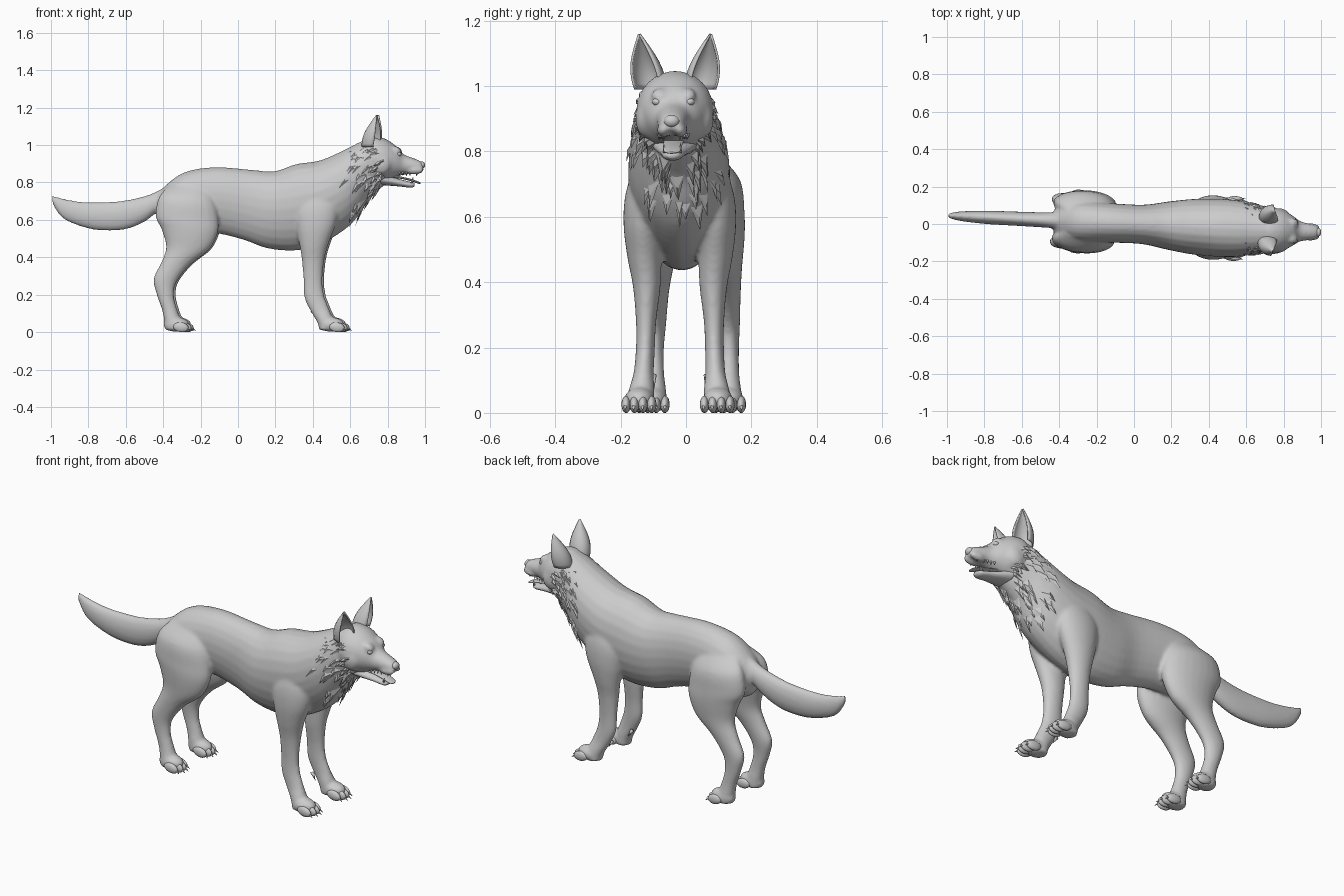
import bpy, bmesh, math, random
from mathutils import Vector, Matrix

if "Cube" in bpy.data.objects:
    bpy.data.objects.remove(bpy.data.objects["Cube"])

random.seed(4)
YAW = -0.045          # whole animal stands slightly turned
BOTH = (1, -1)


def catmull(p0, p1, p2, p3, t):
    return [0.5 * (2 * b + (c - a) * t + (2 * a - 5 * b + 4 * c - d) * t * t
                   + (3 * b - a - 3 * c + d) * t ** 3) for a, b, c, d in zip(p0, p1, p2, p3)]


def ring_at(rings, s):
    """Smoothly interpolated ring (xa, za, xb, zb, half width, centre y) at position s."""
    n = len(rings) - 1
    i = min(int(s), n - 1)
    k = [rings[max(0, min(n, i + d))] for d in (-1, 0, 1, 2)]
    return catmull(*k, s - i)


def ring_point(r, a, egg=0.0):
    c, s = math.cos(a), math.sin(a)
    cy = r[5] if len(r) > 5 else 0
    return Vector(((r[0] + r[2]) / 2 + (r[0] - r[2]) / 2 * c,
                   cy + r[4] * s * (1 + egg * c),
                   (r[1] + r[3]) / 2 + (r[1] - r[3]) / 2 * c))


def loft(bm, rings, side=1, egg=0.0, sides=24, steps=4):
    total = (len(rings) - 1) * steps
    loops = []
    for i in range(total + 1):
        r = ring_at(rings, i / steps)
        pts = [ring_point(r, 2 * math.pi * j / sides, egg) for j in range(sides)]
        loops.append([bm.verts.new((p.x, p.y * side, p.z)) for p in pts])
    for a, b in zip(loops, loops[1:]):
        for j in range(sides):
            k = (j + 1) % sides
            bm.faces.new((a[j], a[k], b[k], b[j]))
    bm.faces.new(loops[0])
    bm.faces.new(loops[-1])


def ball(bm, loc, size, rot=0.0):
    m = Matrix.Translation(loc) @ Matrix.Rotation(rot, 4, 'Y') @ Matrix.Diagonal((*size, 1))
    bmesh.ops.create_uvsphere(bm, u_segments=16, v_segments=10, radius=1, matrix=m)


def spike(bm, base, tip, r):
    base, tip = Vector(base), Vector(tip)
    d = tip - base
    m = Matrix.Translation((base + tip) / 2) @ d.to_track_quat('Z', 'Y').to_matrix().to_4x4()
    bmesh.ops.create_cone(bm, cap_ends=True, segments=8, radius1=r, radius2=0, depth=d.length, matrix=m)


def finish(bm, name, smooth=True, mirror=False):
    bmesh.ops.recalc_face_normals(bm, faces=bm.faces)
    me = bpy.data.meshes.new(name)
    bm.to_mesh(me)
    bm.free()
    for p in me.polygons:
        p.use_smooth = smooth
    ob = bpy.data.objects.new(name, me)
    bpy.context.collection.objects.link(ob)
    ob.rotation_euler.z = YAW
    if mirror:
        md = ob.modifiers.new("mirror", 'MIRROR')
        md.use_axis = (False, True, False)
        md.use_mirror_merge = False
    return ob


# Sections: top point x, z; bottom point x, z; half width; optional centre y
torso = [(-.435, .70, -.435, .63, .04), (-.40, .77, -.41, .57, .08), (-.29, .853, -.30, .53, .11),
         (-.125, .882, -.13, .53, .105), (.06, .869, .03, .493, .105), (.195, .86, .16, .447, .128),
         (.31, .898, .32, .437, .148), (.435, .917, .46, .48, .155), (.54, .96, .58, .555, .15),
         (.60, .99, .65, .63, .138), (.66, 1.02, .70, .71, .124), (.70, 1.035, .76, .765, .108),
         (.75, 1.02, .80, .80, .075)]
skull = [(.66, 1.0, .71, .84, .085), (.71, 1.045, .75, .80, .118), (.785, 1.035, .80, .81, .11),
         (.85, .992, .85, .83, .08), (.885, .952, .89, .842, .055), (.94, .93, .94, .85, .043),
         (.975, .915, .972, .86, .034), (.993, .90, .99, .868, .022)]
tail = [(-.36, .80, -.37, .68, .04), (-.42, .76, -.43, .645, .042), (-.50, .727, -.50, .59, .04),
        (-.635, .70, -.61, .548, .038), (-.795, .694, -.75, .545, .036), (-.89, .704, -.87, .575, .03),
        (-.96, .72, -.945, .615, .022), (-1.0, .735, -.99, .68, .01)]
hind_leg = [(-.17, .80, -.37, .78, .03, .06), (-.12, .70, -.42, .72, .066, .088),
            (-.10, .60, -.437, .62, .072, .095), (-.105, .525, -.405, .55, .068, .10),
            (-.15, .44, -.38, .455, .055, .105), (-.25, .36, -.405, .375, .043, .11),
            (-.325, .265, -.447, .285, .035, .113), (-.337, .19, -.43, .20, .03, .115),
            (-.32, .12, -.402, .12, .032, .115), (-.30, .06, -.39, .06, .04, .115),
            (-.30, .01, -.385, .01, .042, .115)]
front_leg = [(.51, .79, .35, .77, .03, .10), (.54, .68, .31, .66, .058, .108),
             (.53, .58, .315, .56, .062, .11), (.492, .48, .335, .46, .052, .108),
             (.467, .39, .347, .38, .042, .102), (.457, .28, .355, .28, .031, .104),
             (.465, .20, .36, .185, .029, .106), (.49, .13, .395, .11, .031, .11),
             (.51, .08, .43, .05, .04, .115), (.52, .01, .44, .01, .042, .117)]

# Body, head, legs and tail blended into one skin
bm = bmesh.new()
loft(bm, torso, egg=.1)
loft(bm, skull)
loft(bm, tail)
for s in BOTH:
    loft(bm, hind_leg, s)
    loft(bm, front_leg, s)
    ball(bm, (-.325, .117 * s, .04), (.07, .046, .039))
    ball(bm, (.505, .12 * s, .04), (.07, .047, .039))
    ball(bm, (.85, .042 * s, .973), (.03, .026, .018), .5)      # brow
    ball(bm, (.77, .085 * s, .90), (.055, .035, .06))           # cheek
    ball(bm, (.945, .026 * s, .865), (.05, .02, .022))          # upper lip
body = finish(bm, "body")
md = body.modifiers.new("blend", 'REMESH')
md.mode = 'VOXEL'
md.voxel_size = .009
md.use_smooth_shade = True
md = body.modifiers.new("soften", 'SMOOTH')
md.factor = .5
md.iterations = 5

# Toes and claws
toes, claws = bmesh.new(), bmesh.new()
for x, cy in ((.55, .12), (-.285, .117)):
    for i in range(4):
        off = (i - 1.5) * .026
        fx = x - (.014 if i in (0, 3) else 0)
        y = cy + off
        ball(toes, (fx, y, .026), (.042, .0145, .026), .15)
        spike(claws, (fx + .03, y, .024), (fx + .056, y + off * .1, .006), .007)
spike(claws, (.40, .082, .115), (.425, .078, .075), .01)
finish(toes, "toes", mirror=True)
finish(claws, "claws", mirror=True)

# Lower jaw and tongue
bm = bmesh.new()
loft(bm, [(.75, .86, .77, .785, .07), (.80, .84, .81, .783, .058), (.865, .818, .87, .778, .04),
          (.925, .803, .925, .772, .03), (.945, .797, .945, .78, .017)], sides=16)
finish(bm, "lower_jaw")
bm = bmesh.new()
loft(bm, [(.80, .845, .80, .825, .035), (.87, .832, .87, .82, .03), (.93, .818, .93, .806, .028),
          (.965, .805, .963, .794, .024), (.978, .798, .976, .793, .01)], sides=16)
finish(bm, "tongue")

# Teeth
bm = bmesh.new()
spike(bm, (.958, .024, .862), (.956, .025, .83), .006)
spike(bm, (.93, .024, .797), (.937, .026, .828), .006)
for i in range(4):
    spike(bm, (.92 - i * .018, .032 + i * .004, .855), (.92 - i * .018, .032 + i * .004, .835), .006)
finish(bm, "teeth", mirror=True)

# Nose and eyes
bm = bmesh.new()
ball(bm, (.984, 0, .893), (.018, .024, .019))
finish(bm, "nose")
bm = bmesh.new()
ball(bm, (.862, .05, .952), (.015, .015, .012))
finish(bm, "eyes", mirror=True)

# Cupped upright ears opening forward and outward
bm = bmesh.new()
base, tip = Vector((.722, .076, .99)), Vector((.748, .109, 1.158))
rows, cols = 10, 12
grid = []
for i in range(rows + 1):
    t = i / rows
    w = .046 * (1 - t ** 1.9) * (1 + .35 * math.sin(math.pi * t) * .5) + .0015
    c = base.lerp(tip, t)
    row = []
    for j in range(cols + 1):
        a = -2.0 + 4.0 * j / cols
        d = Vector((-math.cos(a) * 1.15 * w, math.sin(a) * .95 * w, 0))
        row.append(bm.verts.new(c + Matrix.Rotation(.35, 3, 'Z') @ d))
    grid.append(row)
for a, b in zip(grid, grid[1:]):
    for j in range(cols):
        bm.faces.new((a[j], a[j + 1], b[j + 1], b[j]))
ears = finish(bm, "ears", mirror=True)
md = ears.modifiers.new("thickness", 'SOLIDIFY')
md.thickness = .007
md.offset = 0

# Ragged fur locks lying on the neck and cheeks
bm = bmesh.new()


def lock(rings, s, a, egg, length, width):
    r = ring_at(rings, s)
    p = ring_point(r, a, egg)
    mid = Vector(((r[0] + r[2]) / 2, 0, (r[1] + r[3]) / 2))
    n = (p - mid).normalized()
    d = ring_point(ring_at(rings, max(0, s - .3)), a, egg) - p
    d = (d.normalized() + Vector((-.1, 0, -.5))).normalized()
    side = d.cross(n).normalized()
    l, rt = bm.verts.new(p - side * width - n * .008), bm.verts.new(p + side * width - n * .008)
    top = bm.verts.new(p + d * length * .45 + n * .008)
    end = bm.verts.new(p + d * length + n * .006)
    for f in ((l, rt, top), (l, top, end), (top, rt, end), (l, end, rt)):
        bm.faces.new(f)


for k in range(90):
    lock(torso, random.uniform(8.6, 11.4), random.uniform(.5, 2 * math.pi - .5), .1,
         random.uniform(.05, .09), random.uniform(.014, .028))
for s in BOTH:
    for k in range(16):
        lock(skull, random.uniform(.9, 2.1), s * random.uniform(1.0, 2.6), 0,
             random.uniform(.04, .07), random.uniform(.012, .022))
finish(bm, "neck_fur", smooth=False)
